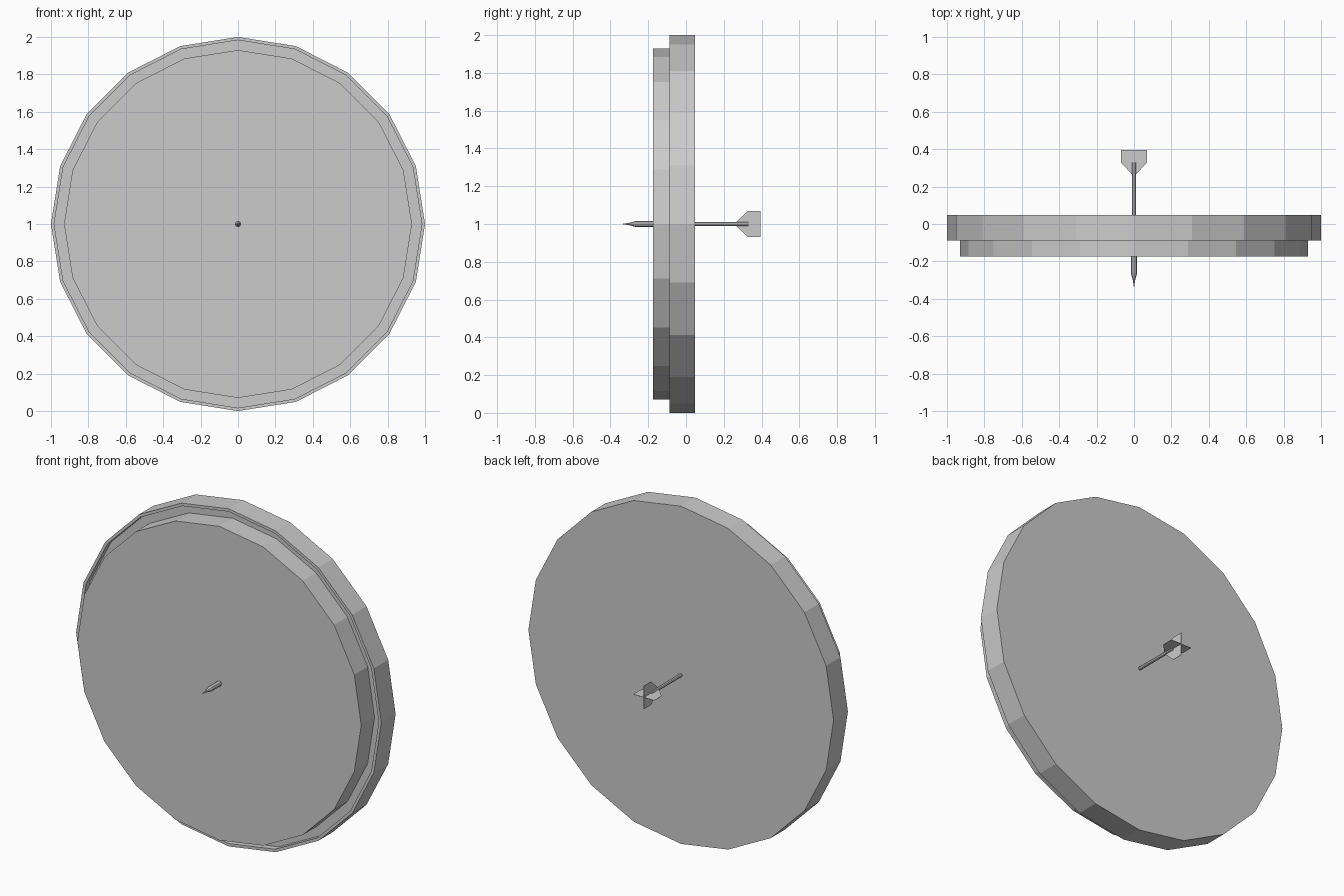
import bpy
from math import cos, sin, pi

if "Cube" in bpy.data.objects:
    bpy.data.objects.remove(bpy.data.objects["Cube"])


def make(name, verts, faces):
    mesh = bpy.data.meshes.new(name)
    mesh.from_pydata(verts, [], faces)
    mesh.update()
    ob = bpy.data.objects.new(name, mesh)
    bpy.context.collection.objects.link(ob)
    return ob


def lathe(name, profile, sides):
    """Turn (radius, y) points, listed front to back, around the axis z = 1; both ends capped."""
    verts = [(r * cos(2 * pi * i / sides), y, 1 + r * sin(2 * pi * i / sides))
             for r, y in profile for i in range(sides)]
    faces = []
    for k in range(len(profile) - 1):
        for i in range(sides):
            j = (i + 1) % sides
            a, b = k * sides, (k + 1) * sides
            faces.append((a + i, b + i, b + j, a + j))
    faces.append(tuple(range(sides)))
    last = (len(profile) - 1) * sides
    faces.append(tuple(reversed(range(last, last + sides))))
    return make(name, verts, faces)


# Backing tray with a thin raised rim, and the board seated in it
lathe("backing_tray", [(0.93, -0.05), (0.983, -0.05), (0.983, -0.087),
                       (1.0, -0.087), (1.0, 0.047)], 20)
lathe("board", [(0.93, -0.175), (0.93, -0.05)], 20)

# Dart: pointed barrel in front, thinner shaft behind
lathe("dart_barrel", [(0.002, -0.333), (0.005, -0.305), (0.016, -0.265),
                      (0.016, -0.10)], 8)
lathe("dart_shaft", [(0.010, -0.10), (0.010, 0.33)], 8)

# Four flights around the shaft
outline = [(0.0, 0.255), (0.069, 0.327), (0.069, 0.395), (0.0, 0.395)]
for n in range(4):
    c, s = round(cos(n * pi / 2)), round(sin(n * pi / 2))
    flight = make(f"flight_{n + 1}", [(r * c, y, 1 + r * s) for r, y in outline], [(0, 1, 2, 3)])
    mod = flight.modifiers.new("thickness", 'SOLIDIFY')
    mod.thickness = 0.002
    mod.offset = 0
